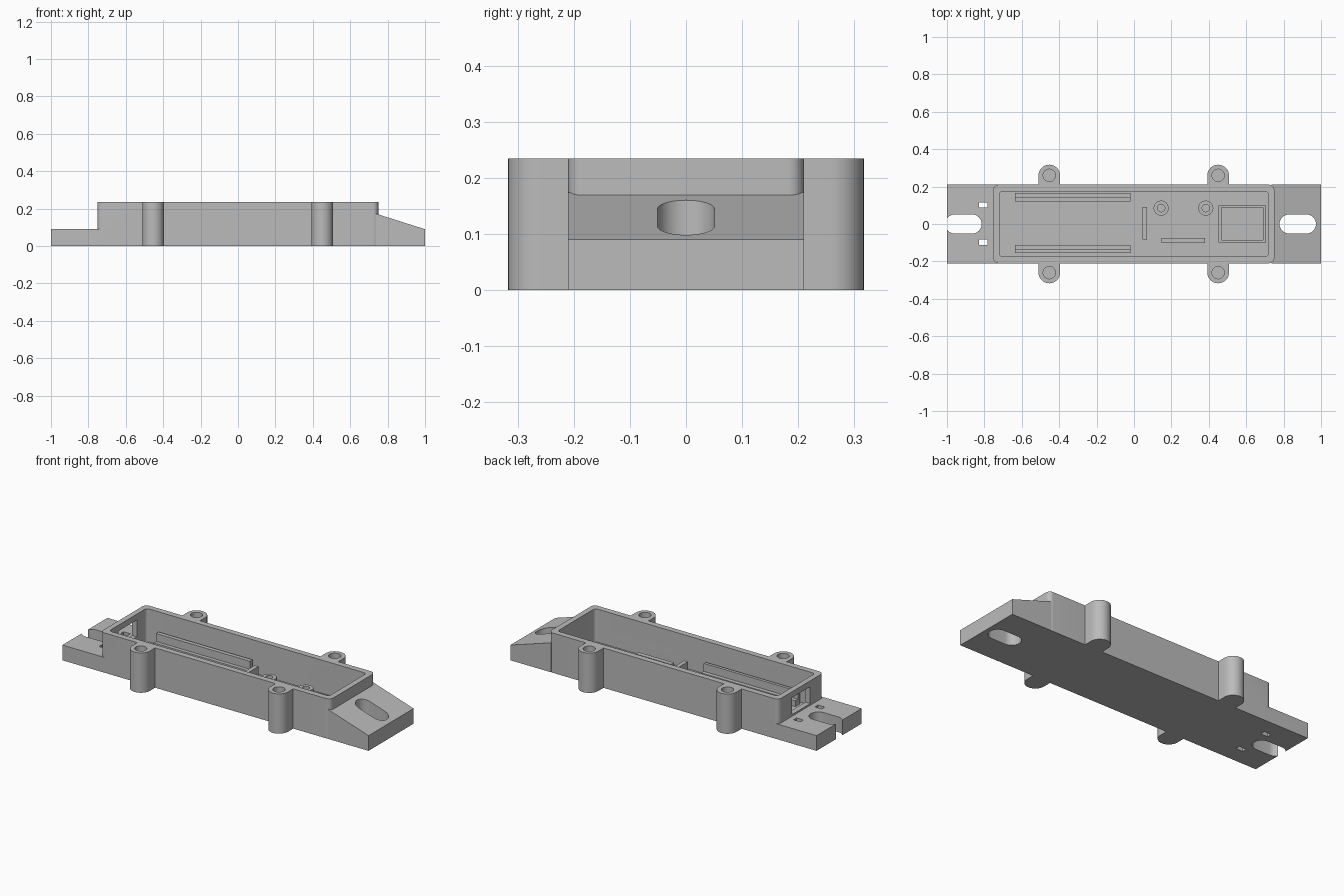
import bpy, bmesh
from math import sin, cos, pi

cube = bpy.data.objects.get("Cube")
if cube:
    bpy.data.objects.remove(cube, do_unlink=True)

grey = bpy.data.materials.new("plain grey")
grey.use_nodes = True
grey.diffuse_color = (0.5, 0.5, 0.5, 1)
grey.node_tree.nodes["Principled BSDF"].inputs["Base Color"].default_value = (0.5, 0.5, 0.5, 1)


def prism(name, outline, z0, z1):
    """Extrude a closed xy outline from z0 to z1."""
    bm = bmesh.new()
    base = bm.faces.new([bm.verts.new((x, y, z0)) for x, y in outline])
    top = bmesh.ops.extrude_face_region(bm, geom=[base])["geom"]
    for v in top:
        if isinstance(v, bmesh.types.BMVert):
            v.co.z = z1
    bmesh.ops.recalc_face_normals(bm, faces=bm.faces)
    mesh = bpy.data.meshes.new(name)
    bm.to_mesh(mesh)
    bm.free()
    mesh.materials.append(grey)
    ob = bpy.data.objects.new(name, mesh)
    bpy.context.collection.objects.link(ob)
    return ob


def rounded(x0, x1, y0, y1, r, steps=10):
    """Rectangle outline with round corners; r of half the width gives a slot."""
    pts = []
    corners = [(x1 - r, y1 - r), (x0 + r, y1 - r), (x0 + r, y0 + r), (x1 - r, y0 + r)]
    for q, (cx, cy) in enumerate(corners):
        for i in range(steps + 1):
            a = (q + i / steps) * pi / 2
            p = (cx + r * cos(a), cy + r * sin(a))
            if not pts or abs(p[0] - pts[-1][0]) + abs(p[1] - pts[-1][1]) > 1e-5:
                pts.append(p)
    if abs(pts[0][0] - pts[-1][0]) + abs(pts[0][1] - pts[-1][1]) < 1e-5:
        pts.pop()
    return pts


def circle(cx, cy, r):
    return [(cx + r * cos(i * pi / 20), cy + r * sin(i * pi / 20)) for i in range(40)]


def box(name, x0, x1, y0, y1, z0, z1):
    return prism(name, [(x0, y0), (x1, y0), (x1, y1), (x0, y1)], z0, z1)


def combine(ob, other, op):
    """Boolean two parts and drop the second one."""
    mod = ob.modifiers.new(op, 'BOOLEAN')
    mod.operation = op
    mod.solver = 'EXACT'
    mod.object = other
    with bpy.context.temp_override(object=ob, active_object=ob):
        bpy.ops.object.modifier_apply(modifier=mod.name)
    bpy.data.objects.remove(other, do_unlink=True)


H, W, TAB, FLOOR = 0.235, 0.21, 0.09, 0.04
EARS = [(x, s) for x in (-0.453, 0.45) for s in (-1, 1)]

# Case body with four screw ears and two end tabs
body = prism("case_body", rounded(-0.752, 0.75, -W, W, 0.028), 0, H)
for x, s in EARS:
    ys = sorted((s * 0.15, s * 0.317))
    combine(body, prism("ear", rounded(x - 0.058, x + 0.058, *ys, 0.058), 0, H), 'UNION')
combine(body, box("flat_tab", -1, -0.715, -W, W, 0, TAB), 'UNION')
ramp = box("ramp_tab", 0.735, 1, -W, W, 0, TAB)
for v in ramp.data.vertices:
    if v.co.z > 0.01 and v.co.x < 0.9:
        v.co.z = 0.174
combine(body, ramp, 'UNION')

# Hollow, screw holes, mounting slots, strap holes and end opening
cutters = [prism("hollow", rounded(-0.72, 0.717, -0.175, 0.175, 0.018), FLOOR, 0.3)]
cutters += [prism("screw_hole", circle(x, s * 0.26, 0.033), 0.07, 0.3) for x, s in EARS]
cutters += [prism("slot", rounded(x, x + 0.195, -0.051, 0.051, 0.0505), -0.1, 0.3)
            for x in (-1.01, 0.778)]
cutters += [box("strap_hole", -0.829, -0.784, y - 0.014, y + 0.014, -0.1, 0.2)
            for y in (-0.098, 0.102)]
cutters.append(box("end_opening", -0.8, -0.7, -0.085, 0.085, 0.1, 0.2))
for c in cutters:
    combine(body, c, 'DIFFERENCE')
parts = [body]

# Stepped rails holding the board
SUNK = FLOOR - 0.005
for side, wall, ledge in (("back", (0.141, 0.165), (0.119, 0.141)),
                          ("front", (-0.155, -0.137), (-0.137, -0.113))):
    rail = box(side + "_rail", -0.635, -0.02, *wall, SUNK, 0.122)
    combine(rail, box("ledge", -0.635, -0.02, *ledge, SUNK, 0.075), 'UNION')
    parts.append(rail)

# Stop wall and low rib
parts.append(box("stop_wall", 0.046, 0.07, -0.083, 0.092, SUNK, 0.135))
parts.append(box("low_rib", 0.148, 0.38, -0.101, -0.074, SUNK, 0.095))

# Hollow pegs
for name, x in (("inner_peg", 0.145), ("outer_peg", 0.384)):
    peg = prism(name, circle(x, 0.085, 0.04), SUNK, 0.095)
    combine(peg, prism("bore", circle(x, 0.085, 0.02), 0.05, 0.2), 'DIFFERENCE')
    parts.append(peg)

# Square frame
frame = box("square_frame", 0.453, 0.705, -0.098, 0.1, SUNK, 0.08)
combine(frame, box("frame_gap", 0.468, 0.69, -0.085, 0.087, 0, 0.2), 'DIFFERENCE')
parts.append(frame)

# Smooth curved walls, keep edges sharp
bpy.ops.object.select_all(action='DESELECT')
for ob in parts:
    ob.select_set(True)
bpy.context.view_layer.objects.active = body
bpy.ops.object.shade_smooth_by_angle(angle=0.6)
